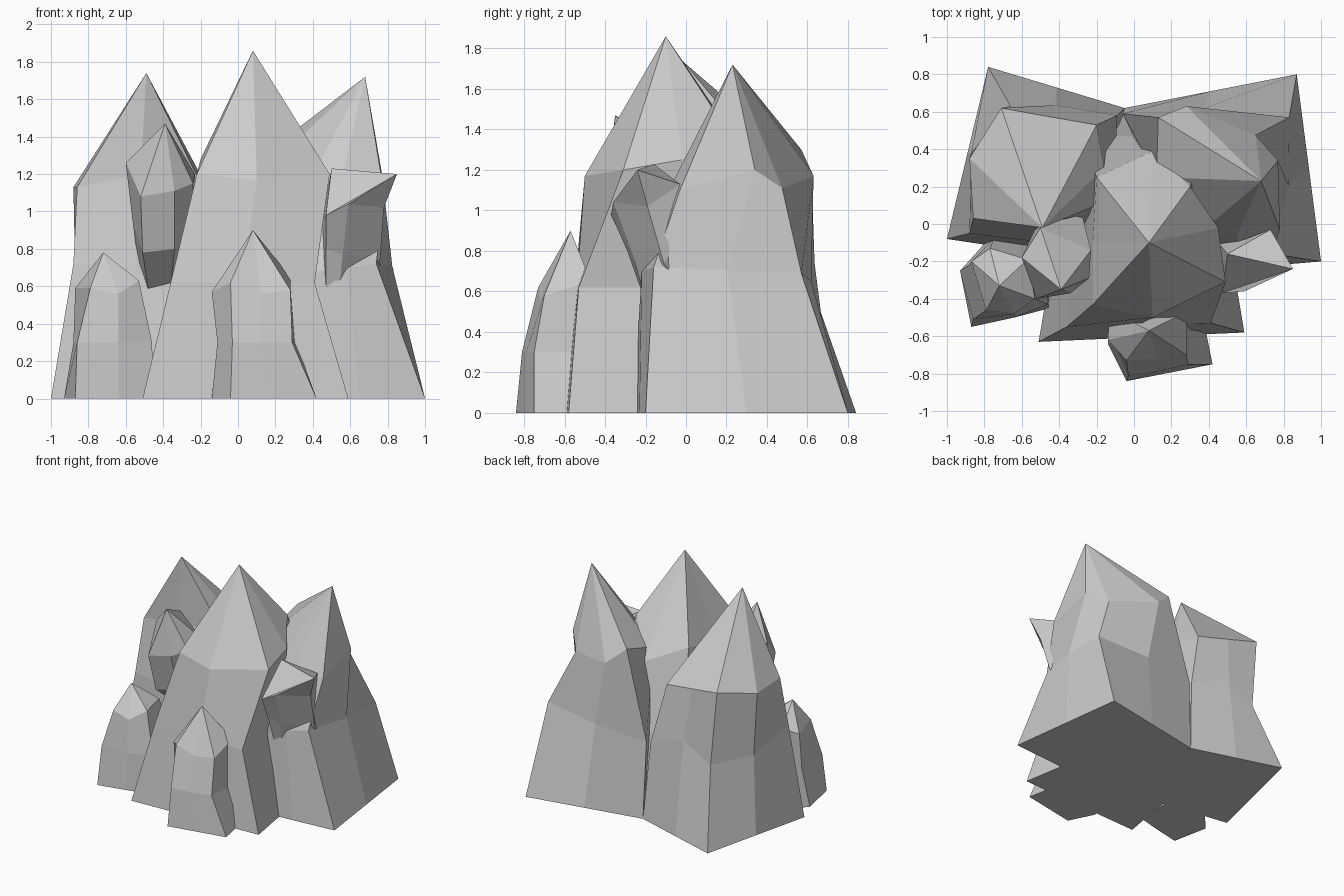
import bpy, bmesh
from mathutils import Vector


def finish(name, bm):
    bmesh.ops.recalc_face_normals(bm, faces=bm.faces)
    mesh = bpy.data.meshes.new(name)
    bm.to_mesh(mesh)
    bm.free()
    bpy.context.collection.objects.link(bpy.data.objects.new(name, mesh))


def with_midpoints(corners, bulge=0.0):
    """Four corners become eight points, edge middles pushed outward."""
    pts = [Vector(c) for c in corners]
    centre = sum(pts, Vector()) / len(pts)
    ring = []
    for a, b in zip(pts, pts[1:] + pts[:1]):
        mid = (a + b) / 2
        out = mid - centre
        out.z = 0
        ring += [a, mid + out.normalized() * bulge]
    return ring


def flat(points, z):
    return [(x, y, z) for x, y in points]


def spire(name, rings, tip):
    """Faceted rock: rings of equal count from the bottom up, then a point."""
    bm = bmesh.new()
    loops = [[bm.verts.new(p) for p in ring] for ring in rings]
    top = bm.verts.new(tip)
    n = len(loops[0])
    bm.faces.new(loops[0])
    for low, high in zip(loops, loops[1:]):
        for i in range(n):
            j = (i + 1) % n
            bm.faces.new((low[i], low[j], high[j], high[i]))
    for i in range(n):
        bm.faces.new((loops[-1][i], loops[-1][(i + 1) % n], top))
    finish(name, bm)


# Rings run front-left, front-right, back-right, back-left.
# Tall centre spire
spire("centre_spire", [
    with_midpoints(flat([(-.51, -.63), (.59, -.58), (.4, .56), (-.3, .6)], 0)),
    with_midpoints(flat([(-.36, -.55), (.41, -.53), (.4, .45), (-.28, .48)], .62)),
    [(-.22, -.43, 1.2), (.1, -.5, 1.17), (.49, -.31, 1.2), (.45, -.02, 1.25),
     (.3, .2, 1.4), (.1, .39, 1.14), (-.2, .25, 1.28), (-.22, -.1, 1.2)],
], (.08, -.1, 1.86))

# Left spire
spire("left_spire", [
    with_midpoints(flat([(-1, -.08), (-.2, -.2), (-.05, .62), (-.78, .84)], 0)),
    [(-.88, -.05, .72), (-.55, -.09, .68), (-.22, -.1, .65), (-.1, .25, .63),
     (-.09, .58, .61), (-.42, .635, .74), (-.66, .63, .6), (-.87, .38, .64)],
    [(-.86, .03, 1.13), (-.52, -.02, 1.2), (-.2, .1, 1.15), (-.16, .3, 1.12),
     (-.2, .53, 1.09), (-.46, .575, 1.14), (-.71, .62, 1.19), (-.88, .35, 1.13)],
], (-.49, -.02, 1.74))

# Right spire
spire("right_spire", [
    with_midpoints(flat([(.3, -.26), (1, -.2), (.87, .8), (-.05, .62)], 0)),
    with_midpoints([(.4, -.2, .68), (.74, -.16, .72), (.83, .57, .69), (-.06, .59, .61)], .04),
    [(.35, -.05, 1.1), (.55, -.06, 1.15), (.78, -.03, 1.1), (.77, .34, 1.2),
     (.65, .475, 1.11), (.28, .63, 1.17), (.13, .57, 1.3), (.12, .25, 1.2)],
], (.68, .23, 1.72))

# Small crystal at the front
spire("front_crystal", [
    flat([(-.04, -.84), (.19, -.795), (.42, -.75), (.36, -.45), (-.14, -.45), (-.14, -.64)], 0),
    flat([(-.03, -.81), (.12, -.79), (.29, -.75), (.31, -.45), (-.1, -.45), (-.11, -.63)], .3),
    [(-.04, -.73, .62), (.12, -.72, .56), (.28, -.7, .58), (.28, -.47, .65),
     (-.13, -.46, .58), (-.14, -.62, .57)],
], (.08, -.57, .9))

# Small crystal at the front left
spire("front_left_crystal", [
    flat([(-.87, -.55), (-.64, -.5), (-.45, -.45), (-.45, -.1), (-.75, -.05), (-.93, -.25)], 0),
    flat([(-.86, -.51), (-.64, -.5), (-.46, -.43), (-.48, -.12), (-.75, -.08), (-.88, -.22)], .3),
    [(-.79, -.46, .59), (-.64, -.48, .56), (-.53, -.4, .63), (-.57, -.19, .64),
     (-.77, -.13, .63), (-.87, -.2, .59)],
], (-.72, -.33, .78))

# Tilted shard growing out of the left spire
spire("left_shard", [
    [(-.48, -.09, .58), (-.36, -.08, .6), (-.3, 0, .7), (-.32, .1, .75), (-.48, .1, .75), (-.53, 0, .7)],
    [(-.51, -.32, .78), (-.34, -.28, .8), (-.24, -.16, .88), (-.28, .06, .95),
     (-.48, .08, .98), (-.56, -.12, .92)],
    [(-.52, -.4, 1.08), (-.34, -.37, 1.11), (-.24, -.29, 1.15), (-.23, -.14, 1.2),
     (-.5, -.02, 1.3), (-.6, -.18, 1.26)],
], (-.39, -.35, 1.47))

# Tilted shard growing out of the right spire
spire("right_shard", [
    [(.47, -.17, .46), (.53, -.18, .48), (.76, -.04, .64), (.62, .04, .75), (.45, -.05, .6)],
    [(.47, -.29, .8), (.56, -.26, .77), (.76, -.11, .74), (.7, 0, .9), (.45, -.1, .95)],
    [(.47, -.37, .98), (.59, -.36, 1.04), (.78, -.19, 1.02), (.73, -.03, 1.13), (.5, -.16, 1.23)],
], (.85, -.24, 1.2))
